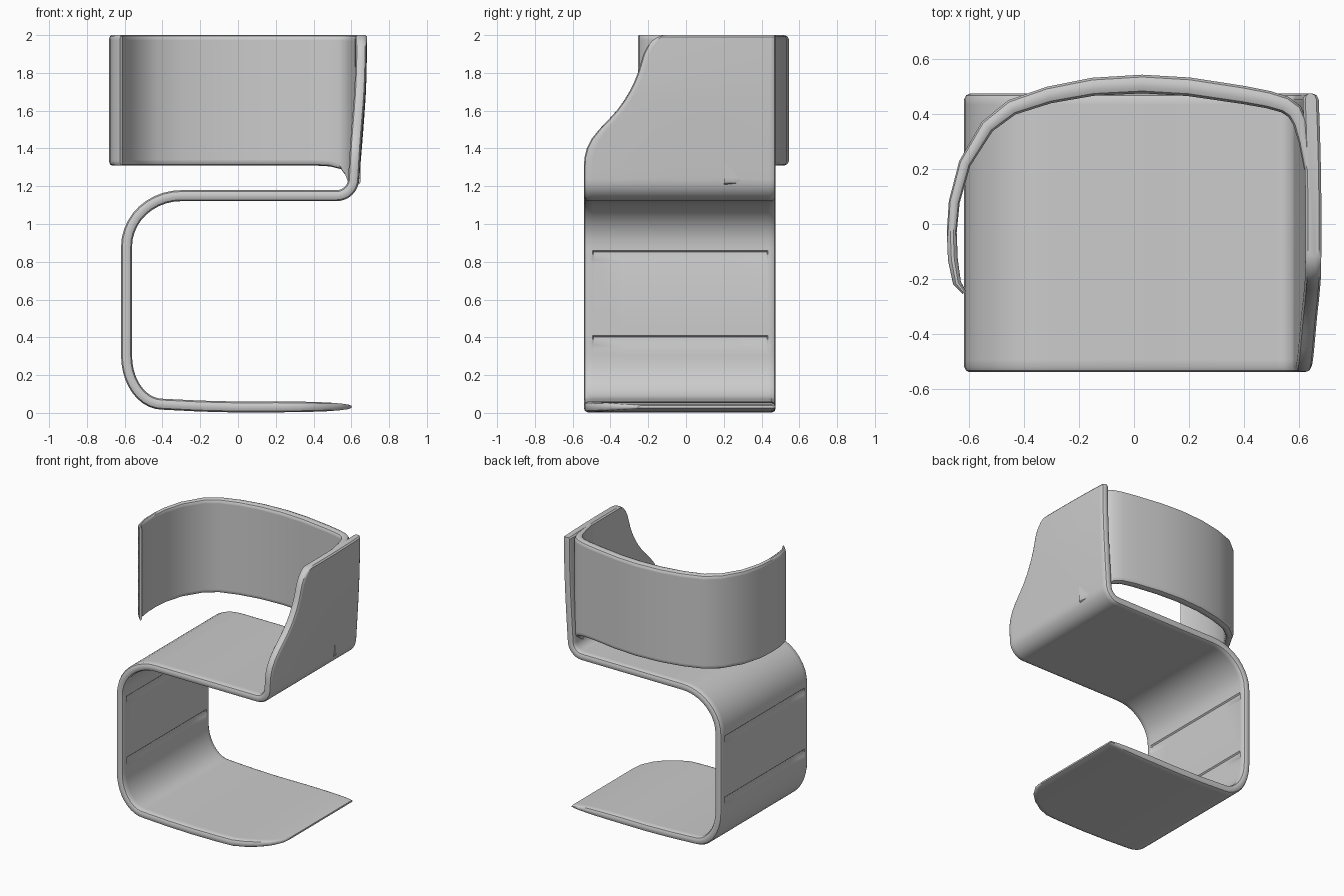
import bpy, bmesh, math
from mathutils import Vector

if "Cube" in bpy.data.objects:
    bpy.data.objects.remove(bpy.data.objects["Cube"])

grey = bpy.data.materials.new("soft grey")
grey.use_nodes = True
grey.diffuse_color = (0.6, 0.6, 0.6, 1)
grey.node_tree.nodes["Principled BSDF"].inputs["Base Color"].default_value = grey.diffuse_color

COLUMNS = (0.045, 0.05, 0.2, 0.35, 0.5, 0.65, 0.8, 0.955, 0.96)
SOFT = 0.02


def strip(name, path, half, low, high, across, dent=None, bow=None):
    """Sweep a thick board with softened edges along a path."""
    bm = bmesh.new()
    rings = []
    for i, p in enumerate(path):
        tangent = path[min(i + 1, len(path) - 1)] - path[max(i - 1, 0)]
        normal = tangent.cross(across).normalized()
        a, b, h = low[i], high[i], half[i]
        face = [(a + SOFT, h)]
        for f in COLUMNS:
            inside = COLUMNS[0] < f < COLUMNS[-1]
            face.append((a + (b - a) * f, h - (dent[i] if dent and inside else 0)))
        face.append((b - SOFT, h))
        section = face + [(b - 0.006, h * 0.75), (b, h * 0.3), (b, -h * 0.3), (b - 0.006, -h * 0.75)]
        section += [(s, -t) for s, t in reversed(face)]
        section += [(a + 0.006, -h * 0.75), (a, -h * 0.3), (a, h * 0.3), (a + 0.006, h * 0.75)]
        ring = []
        for s, t in section:
            co = p + across * s + normal * t
            if bow:
                co += bow(p, s)
            ring.append(bm.verts.new(co))
        rings.append(ring)
    for r, q in zip(rings, rings[1:]):
        for j in range(len(r)):
            k = (j + 1) % len(r)
            bm.faces.new((r[j], r[k], q[k], q[j]))
    bm.faces.new(rings[0])
    bm.faces.new(rings[-1])
    bmesh.ops.recalc_face_normals(bm, faces=bm.faces)
    mesh = bpy.data.meshes.new(name)
    bm.to_mesh(mesh)
    bm.free()
    mesh.materials.append(grey)
    obj = bpy.data.objects.new(name, mesh)
    bpy.context.collection.objects.link(obj)
    bpy.ops.object.select_all(action='DESELECT')
    obj.select_set(True)
    bpy.context.view_layer.objects.active = obj
    bpy.ops.object.shade_smooth_by_angle(angle=math.radians(35))


FRONT, BACK, T = -0.54, 0.475, 0.029
rows = []          # x, z, half thickness, front edge, groove depth


def row(x, z, h=T, front=FRONT, dent=0):
    rows.append((x, z, h, front, dent))


def arc(cx, cz, rx, rz, start, end, n=10):
    for i in range(n + 1):
        a = math.radians(start + (end - start) * i / n)
        row(cx + rx * math.cos(a), cz + rz * math.sin(a))


# Foot plate, thinning to a rounded tip
for x, h, front in ((0.6, 0.006, -0.26), (0.585, 0.012, -0.33), (0.54, 0.018, -0.4),
                    (0.48, 0.023, -0.455), (0.4, 0.026, -0.505), (0.32, 0.028, -0.535), (0.2, T, FRONT)):
    row(x, 0.032, h, front)
row(0, 0.031)
row(-0.2, 0.036)
# Upright with two shallow grooves
arc(-0.4, 0.302, 0.19, 0.256, 270, 180)
for base in (0.34, 0.79):
    for dz, depth in ((0, 0), (0.02, 0.005), (0.062, 0.009), (0.07, 0)):
        row(-0.59, base + dz, dent=depth)
# Seat and the bend into the side panel
arc(-0.3, 0.88, 0.29, 0.27, 180, 90)
row(0.1, 1.15)
arc(0.522, 1.24, 0.09, 0.09, 270, 360, 8)
# Side panel with its swept front edge
panel = ((1.3, -0.54), (1.35, -0.538), (1.4, -0.525), (1.45, -0.5), (1.5, -0.46), (1.55, -0.412),
         (1.6, -0.367), (1.65, -0.33), (1.7, -0.3), (1.75, -0.275), (1.8, -0.255), (1.85, -0.24),
         (1.9, -0.225), (1.94, -0.205), (1.97, -0.18), (1.99, -0.15), (2.0, -0.12))
for z, front in panel:
    lean = (z - 1.24) / 0.76
    row(0.612 + 0.03 * math.sin(lean * math.pi / 2), z, 0.02 if z == 2 else T, front)


def bulge(p, y):
    amount = max(0, min(1, (p.z - 1.2) / 0.5)) if p.x > 0.5 else 0
    return Vector((0.012 * amount * (1 - (y / 0.5) ** 2), 0, 0))


strip("seat_frame", [Vector((r[0], 0, r[1])) for r in rows], [r[2] for r in rows],
      [r[3] for r in rows], [BACK] * len(rows), Vector((0, 1, 0)), [r[4] for r in rows], bulge)

# Wraparound backrest: x, y, half thickness, lower edge
band = ((-0.618, -0.25, 0.008, 1.31), (-0.645, -0.215, 0.015, 1.31), (-0.66, -0.13, 0.018, 1.31),
        (-0.664, -0.03, 0.018, 1.31), (-0.655, 0.08, 0.02, 1.31), (-0.617, 0.22, 0.022, 1.31),
        (-0.535, 0.355, 0.026, 1.31), (-0.445, 0.425, 0.029, 1.31), (-0.31, 0.47, 0.031, 1.31),
        (-0.15, 0.5, 0.033, 1.31), (0.03, 0.51, 0.034, 1.31), (0.2, 0.5, 0.034, 1.31),
        (0.4, 0.47, 0.033, 1.31), (0.49, 0.453, 0.032, 1.305), (0.55, 0.435, 0.031, 1.29),
        (0.585, 0.41, 0.03, 1.255), (0.605, 0.37, 0.026, 1.21), (0.62, 0.3, 0.02, 1.21),
        (0.635, 0.2, 0.015, 1.21))
strip("backrest", [Vector((b[0], b[1], 0)) for b in band], [b[2] for b in band],
      [b[3] for b in band], [2.0] * len(band), Vector((0, 0, 1)))
